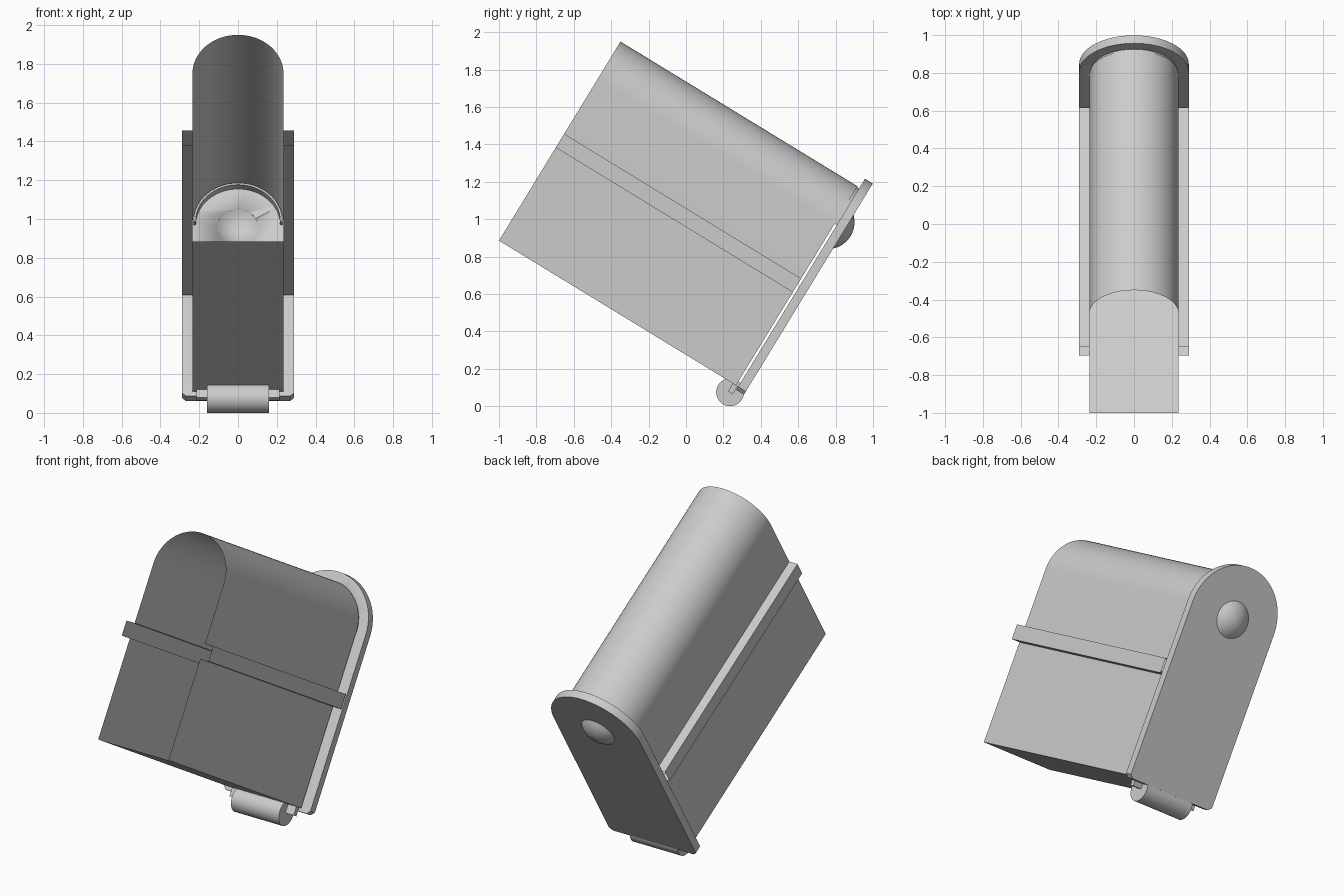
import bpy, bmesh, math
from mathutils import Matrix

if "Cube" in bpy.data.objects:
    bpy.data.objects.remove(bpy.data.objects["Cube"])

# Local frame: y runs along the box, z up its height; the whole model is tipped about x
TILT = Matrix.Translation((0, -1.0, 0.885)) @ Matrix.Rotation(math.radians(-31.4), 4, 'X')
ARC_Z = 1.012


def finish(name, bm, smooth=True):
    bmesh.ops.recalc_face_normals(bm, faces=bm.faces[:])
    me = bpy.data.meshes.new(name)
    bm.to_mesh(me)
    bm.free()
    ob = bpy.data.objects.new(name, me)
    bpy.context.collection.objects.link(ob)
    ob.matrix_world = TILT
    if smooth:
        bpy.ops.object.select_all(action='DESELECT')
        ob.select_set(True)
        bpy.context.view_layer.objects.active = ob
        bpy.ops.object.shade_smooth_by_angle(angle=math.radians(35))
    return ob


def arc(r, n=32):
    return [(r * math.cos(math.pi * i / n), ARC_Z + r * math.sin(math.pi * i / n)) for i in range(n + 1)]


def extrude(name, pts, y0, y1, capped=True, closed=True):
    bm = bmesh.new()
    a = [bm.verts.new((x, y0, z)) for x, z in pts]
    b = [bm.verts.new((x, y1, z)) for x, z in pts]
    n = len(pts)
    for i in range(n if closed else n - 1):
        j = (i + 1) % n
        bm.faces.new((a[i], a[j], b[j], b[i]))
    if capped:
        bm.faces.new(a)
        bm.faces.new(b)
    return finish(name, bm)


def dome(name, y, r, depth, closed=False):
    # shallow spherical cap bulging towards +y
    R = (r * r + depth * depth) / (2 * depth)
    top = math.asin(r / R)
    bm = bmesh.new()
    rings, seg = 5, 24
    tip = bm.verts.new((0, y + depth, 1.0))
    prev = None
    for k in range(1, rings + 1):
        t = top * k / rings
        ring = [bm.verts.new((R * math.sin(t) * math.cos(2 * math.pi * i / seg),
                              y + depth - R + R * math.cos(t),
                              1.0 + R * math.sin(t) * math.sin(2 * math.pi * i / seg))) for i in range(seg)]
        for i in range(seg):
            j = (i + 1) % seg
            bm.faces.new((tip, ring[i], ring[j]) if prev is None else (prev[i], ring[i], ring[j], prev[j]))
        prev = ring
    if closed:
        ext = bmesh.ops.extrude_edge_only(bm, edges=[e for e in bm.edges if e.is_boundary])
        vs = [g for g in ext['geom'] if isinstance(g, bmesh.types.BMVert)]
        bmesh.ops.translate(bm, verts=vs, vec=(0, -0.03, 0))
        bmesh.ops.holes_fill(bm, edges=[e for e in bm.edges if e.is_boundary])
    return finish(name, bm)


# Thin open-ended body with a pressed-out side channel
W, CH = 0.235, 0.29
side = [(W, 0), (W, 0.583), (CH, 0.583), (CH, 0.669), (W, 0.669)]
profile = side + arc(W) + [(-x, z) for x, z in reversed(side)]
extrude("box_body", profile, 0, 1.485, capped=False)

# End plate with rounded top, dimpled on the inside and domed on the outside
low = [(-CH, 0.0), (-CH + 0.02, -0.02), (CH - 0.02, -0.02), (CH, 0.0)]
plate = extrude("end_plate", low + arc(CH), 1.498, 1.547)
cutter = dome("dimple_cutter", 1.499, 0.105, 0.044, closed=True)
mod = plate.modifiers.new("dimple", 'BOOLEAN')
mod.operation = 'DIFFERENCE'
mod.object = cutter
mod.solver = 'EXACT'
cutter.hide_render = True
cutter.hide_set(True)
dome("plate_knob", 1.547, 0.105, 0.045)

# Curved lip on the plate fitting inside the body
extrude("plate_lip", arc(0.229) + arc(0.218)[::-1], 1.455, 1.5)

# Hinge barrel and the tab behind it
bm = bmesh.new()
bmesh.ops.create_cone(bm, cap_ends=True, segments=32, radius1=0.0745, radius2=0.0745, depth=0.32,
                      matrix=Matrix.Translation((0, 1.477, -0.048)) @ Matrix.Rotation(math.pi / 2, 4, 'Y'))
finish("hinge_barrel", bm)
extrude("hinge_tab", [(-0.215, -0.05), (0.215, -0.05), (0.215, 0), (-0.215, 0)], 1.465, 1.495)
